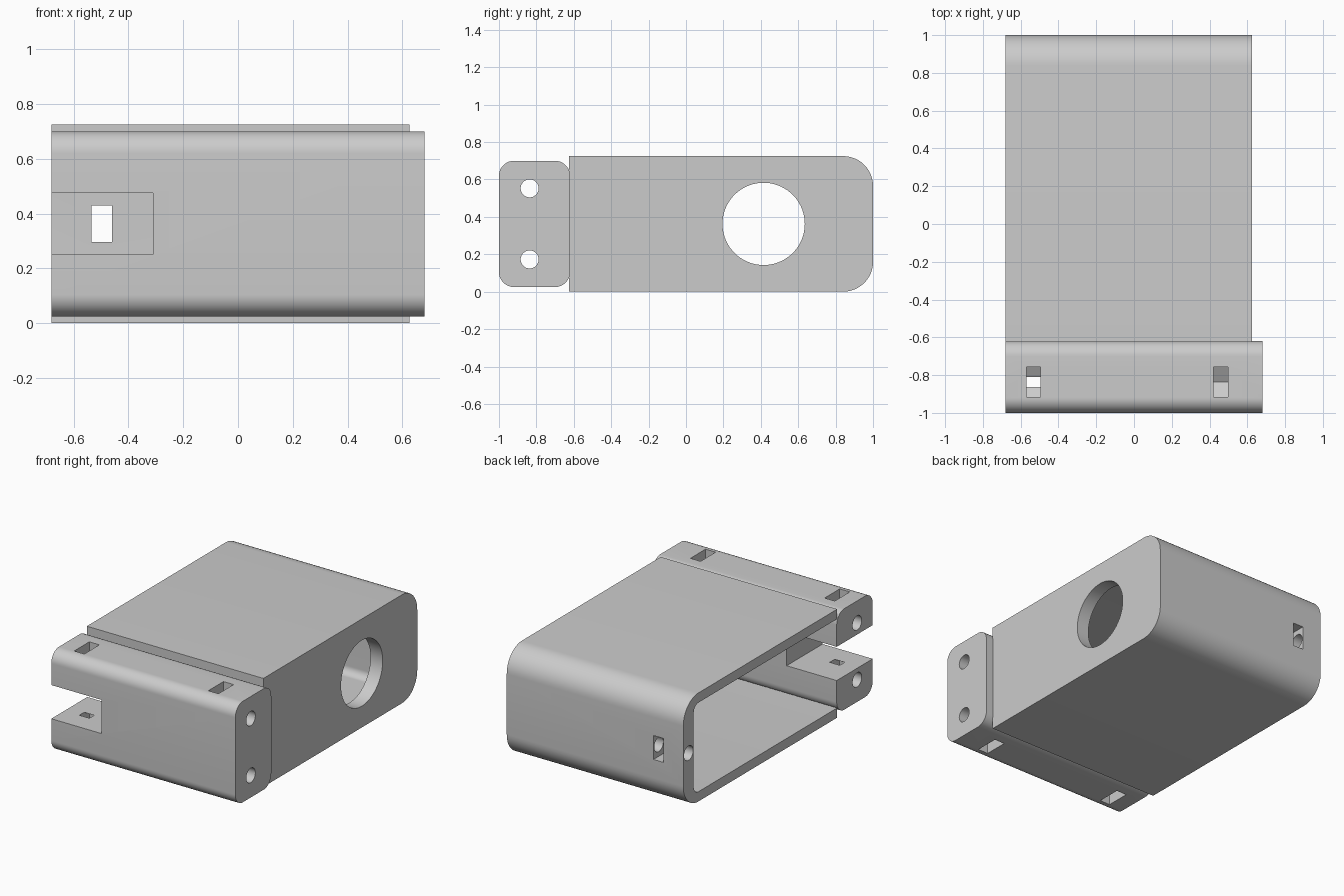
import bpy, bmesh, math
from mathutils import Vector

cube = bpy.data.objects.get("Cube")
if cube:
    bpy.data.objects.remove(cube)

grey = bpy.data.materials.new("plain_grey")
grey.use_nodes = True
COLOUR = (0.6, 0.6, 0.6, 1)
grey.diffuse_color = COLOUR
grey.node_tree.nodes["Principled BSDF"].inputs["Base Color"].default_value = COLOUR


def prism(name, outline, x0, x1):
    """Extrude a (y, z) outline from x0 to x1."""
    bm = bmesh.new()
    face = bm.faces.new([bm.verts.new((x0, y, z)) for y, z in outline])
    ext = bmesh.ops.extrude_face_region(bm, geom=[face])["geom"]
    bmesh.ops.translate(bm, vec=(x1 - x0, 0, 0),
                        verts=[v for v in ext if isinstance(v, bmesh.types.BMVert)])
    bmesh.ops.recalc_face_normals(bm, faces=bm.faces)
    mesh = bpy.data.meshes.new(name)
    bm.to_mesh(mesh)
    bm.free()
    mesh.materials.append(grey)
    obj = bpy.data.objects.new(name, mesh)
    bpy.context.collection.objects.link(obj)
    return obj


def rounded(y0, y1, z0, z1, r_front, r_back, steps=12):
    """Rectangle outline with separate front and back corner radii."""
    pts = []
    corners = [(y1, z1, r_back, 0), (y0, z1, r_front, 1),
               (y0, z0, r_front, 2), (y1, z0, r_back, 3)]
    for y, z, r, quarter in corners:
        if r == 0:
            pts.append((y, z))
            continue
        cy = y - r if y == y1 else y + r
        cz = z - r if z == z1 else z + r
        for i in range(steps + 1):
            a = (quarter + i / steps) * math.pi / 2
            pts.append((cy + r * math.cos(a), cz + r * math.sin(a)))
    return pts


def circle(y, z, r, n=48):
    return [(y + r * math.cos(2 * math.pi * i / n),
             z + r * math.sin(2 * math.pi * i / n)) for i in range(n)]


def nut_pocket(y, z, out):
    """Half-hexagon seat, open along the outward direction."""
    half = 0.08
    d = Vector(out)
    side = Vector((-d.y, d.x)) * half
    c = Vector((y, z))
    tip = d * half / math.cos(math.pi / 6)
    pts = [c - tip, c - tip / 2 + side, c + d * 0.4 + side,
           c + d * 0.4 - side, c - tip / 2 - side]
    return [tuple(p) for p in pts]


def cut(target, outline, x0, x1):
    cutter = prism("cutter", outline, x0, x1)
    cutter.hide_render = True
    mod = target.modifiers.new("cut", "BOOLEAN")
    mod.operation = "DIFFERENCE"
    mod.solver = "EXACT"
    mod.object = cutter
    bpy.context.view_layer.update()
    result = bpy.data.meshes.new_from_object(
        target.evaluated_get(bpy.context.evaluated_depsgraph_get()))
    target.modifiers.clear()
    target.data = result
    bpy.data.objects.remove(cutter)


MID = 0.3625
LEFT, RIGHT = -0.68, 0.68

# Housing: sleeve open at one side, with a round port in the closed side
housing = prism("housing", rounded(-0.625, 1, 0, 0.725, 0, 0.16), LEFT, 0.625)
cut(housing, rounded(-0.8, 0.89, 0.065, 0.66, 0, 0.05), -0.8, 0.535)
cut(housing, circle(0.415, MID, 0.22, 72), 0.4, 0.8)

# Screw hole and nut seat in the back wall
BACK_Y = 0.944
cut(housing, circle(BACK_Y, MID, 0.048), -0.8, -0.3)
cut(housing, nut_pocket(BACK_Y, MID, (1, 0)), -0.535, -0.46)

# Front block with a square notch through its end
block = prism("front_block", rounded(-1, -0.62, 0.025, 0.7, 0.08, 0.08), LEFT, RIGHT)
cut(block, rounded(-1.2, -0.4, 0.25, 0.475, 0, 0), -0.8, -0.31)

# Long screw holes and nut seats, mirrored top to bottom
SCREW_Y = -0.836
for sign in (1, -1):
    z = MID + sign * 0.19
    cut(block, circle(SCREW_Y, z, 0.048), -0.8, 0.8)
    for x in (-0.57, 0.422):
        cut(block, nut_pocket(SCREW_Y, z, (0, sign)), x, x + 0.075)

# Smooth curves, crisp edges
bpy.ops.object.select_all(action="DESELECT")
for obj in (housing, block):
    obj.select_set(True)
bpy.context.view_layer.objects.active = housing
bpy.ops.object.shade_smooth_by_angle(angle=math.radians(25))
